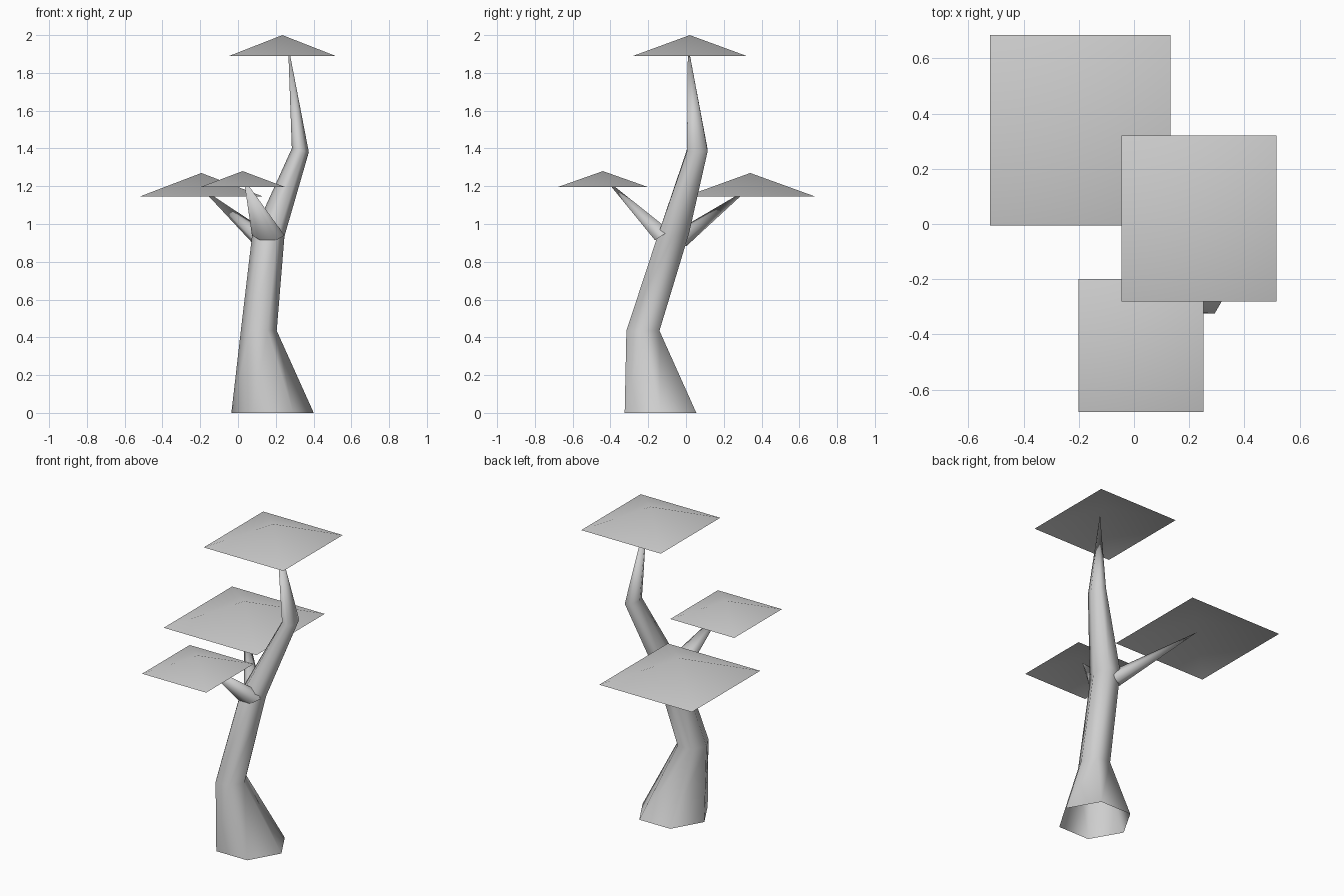
import bpy
from math import cos, sin, tau
from mathutils import Vector

cube = bpy.data.objects.get("Cube")
if cube:
    bpy.data.objects.remove(cube, do_unlink=True)

grey = bpy.data.materials.new("light_grey")
grey.use_nodes = True
grey.diffuse_color = (0.62, 0.62, 0.62, 1)
grey.node_tree.nodes["Principled BSDF"].inputs["Base Color"].default_value = grey.diffuse_color


def add_object(name, verts, faces):
    mesh = bpy.data.meshes.new(name)
    mesh.from_pydata(verts, [], faces)
    mesh.materials.append(grey)
    mesh.shade_smooth()
    obj = bpy.data.objects.new(name, mesh)
    bpy.context.collection.objects.link(obj)
    return obj


def hexagon(center, u, v):
    """Six points round a centre, spanned by the half-axes u and v."""
    return [Vector(center) + Vector(u) * cos(tau * i / 6) + Vector(v) * sin(tau * i / 6)
            for i in range(6)]


def limb(name, rings, tip):
    """Open hexagonal tube through the rings, closing in a point."""
    verts = [p for ring in rings for p in ring] + [Vector(tip)]
    faces = []
    for r in range(len(rings)):
        for i in range(6):
            a, b = r * 6 + i, r * 6 + (i + 1) % 6
            if r < len(rings) - 1:
                faces.append((a, b, b + 6, a + 6))
            else:
                faces.append((a, b, len(verts) - 1))
    return add_object(name, verts, faces)


def canopy(name, center, half_x, half_y, base_z, top_z):
    """Shallow four-sided roof of foliage, open underneath."""
    x, y = center
    corners = [(x + sx * half_x, y + sy * half_y, base_z)
               for sx, sy in ((-1, -1), (1, -1), (1, 1), (-1, 1))]
    faces = [(i, (i + 1) % 4, 4) for i in range(4)]
    return add_object(name, corners + [(x, y, top_z)], faces)


# Trunk: flared foot, two bends, pointed top
trunk_rings = [
    hexagon((0.183, -0.135, 0), (0.218, 0, 0), (0, 0.219, 0)),
    hexagon((0.11, -0.228, 0.435), (0.095, 0, 0), (0, 0.101, 0)),
    hexagon((0.16, -0.07, 0.935), (0.086, 0, 0), (0, 0.1, 0.02)),
    hexagon((0.33, 0.06, 1.39), (0.045, 0, -0.01), (0, 0.063, 0)),
]
limb("trunk", trunk_rings, (0.265, 0.01, 1.95))

# Side branches
limb("front_branch", [hexagon((0.16, -0.125, 0.94), (0.086, 0, 0), (0, 0.045, 0.03))],
     (0.03, -0.43, 1.24))
limb("back_branch", [hexagon((0.125, -0.03, 0.92), (0.039, 0.032, 0), (0.017, -0.02, 0.042))],
     (-0.195, 0.335, 1.19))

# Foliage
canopy("top_canopy", (0.235, 0.02), 0.281, 0.3, 1.89, 2.0)
canopy("front_canopy", (0.025, -0.44), 0.226, 0.24, 1.195, 1.28)
canopy("back_canopy", (-0.194, 0.34), 0.327, 0.345, 1.145, 1.27)
